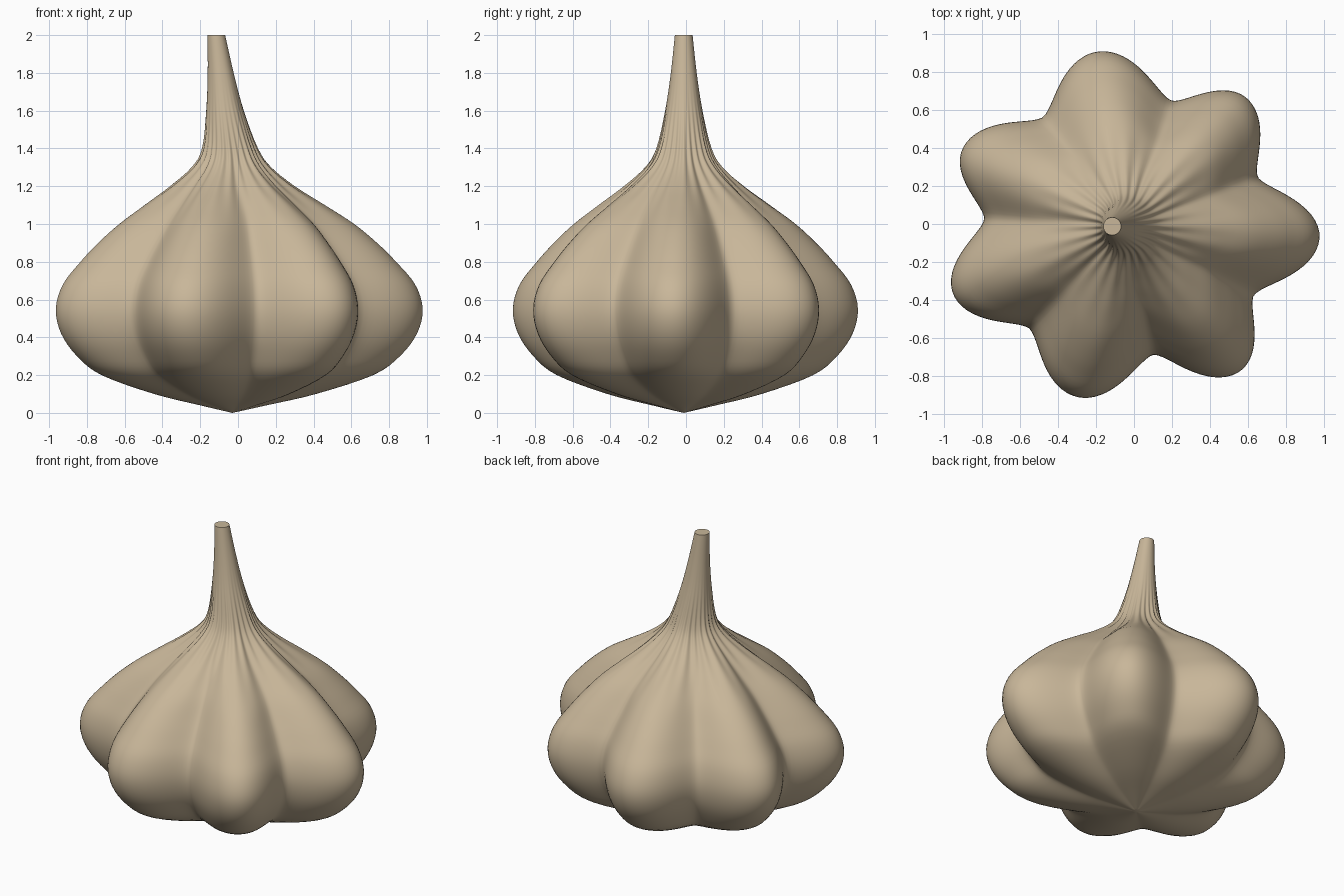
import bpy, bmesh, math

if "Cube" in bpy.data.objects:
    bpy.data.objects.remove(bpy.data.objects["Cube"], do_unlink=True)

SEGMENTS = 196
STEPS = 4

# Profile rows: height, radius, centre x, depth of the clove furrows
PROFILE = [
    (0.0, 0.0, -0.03, 0.5), (0.04, 0.18, -0.03, 0.6), (0.1, 0.44, -0.03, 0.8),
    (0.2, 0.74, -0.03, 0.95), (0.3, 0.88, -0.03, 1), (0.42, 0.97, -0.03, 1),
    (0.55, 1.0, -0.03, 1), (0.68, 0.96, -0.03, 1), (0.8, 0.86, -0.03, 1),
    (0.9, 0.76, -0.03, 1), (1.0, 0.64, -0.03, 0.95), (1.1, 0.49, -0.035, 0.85),
    (1.2, 0.335, -0.04, 0.65), (1.3, 0.21, -0.04, 0.4), (1.4, 0.147, -0.045, 0.2),
    (1.6, 0.1, -0.07, 0.1), (1.8, 0.069, -0.092, 0.05), (2.0, 0.047, -0.115, 0),
]

# Clove crests and the furrows after them: angle in degrees, radius
OUTLINE = [
    (-3.4, 1.01), (21, 0.73), (47, 0.92), (71, 0.70), (100.5, 0.935),
    (128, 0.73), (155, 0.965), (177, 0.76), (201, 0.99), (226, 0.75),
    (252.5, 0.94), (281, 0.69), (308, 0.965), (331, 0.755), (356.6, 1.01),
]


def outline_radius(angle):
    """Radius of the lobed cross-section, with broad crests and tighter furrows."""
    if angle < OUTLINE[0][0]:
        angle += 360
    if angle >= OUTLINE[-1][0]:
        angle -= 360
    for i, ((a0, r0), (a1, r1)) in enumerate(zip(OUTLINE, OUTLINE[1:])):
        if a0 <= angle <= a1:
            t = (angle - a0) / (a1 - a0)
            if i % 2:
                t, r0, r1 = 1 - t, r1, r0
            crest = (0.5 + 0.5 * math.cos(math.pi * t)) ** 0.8
            return r1 + (r0 - r1) * crest
    return 1.0


def spline(a, b, c, d, t):
    return 0.5 * (2 * b + (c - a) * t + (2 * a - 5 * b + 4 * c - d) * t * t
                  + (3 * b - a - 3 * c + d) * t ** 3)


def smooth_rows(rows):
    """Subdivide the profile with a smooth curve through its points."""
    out = []
    last = len(rows) - 1
    for i in range(last):
        pts = [rows[max(i - 1, 0)], rows[i], rows[i + 1], rows[min(i + 2, last)]]
        for s in range(STEPS):
            out.append([spline(*col, s / STEPS) for col in zip(*pts)])
    return out + [list(rows[-1])]


skin = bpy.data.materials.new("papery_tan")
skin.use_nodes = True
tan = (0.58, 0.47, 0.32, 1)
skin.diffuse_color = tan
skin.node_tree.nodes["Principled BSDF"].inputs["Base Color"].default_value = tan

# Lobed bulb flowing into its leaning stem
bm = bmesh.new()
shape = [outline_radius(360 * k / SEGMENTS) for k in range(SEGMENTS)]
rows = smooth_rows(PROFILE)
root = bm.verts.new((-0.03, -0.01, 0))
rings = []
for z, radius, cx, depth in rows[1:]:
    folds = 0.03 * math.exp(-((z - 1.35) / 0.2) ** 2)
    ring = []
    for k in range(SEGMENTS):
        a = math.tau * k / SEGMENTS
        r = radius * (1 + depth * (shape[k] - 1) + folds * math.cos(28 * a))
        ring.append(bm.verts.new((cx + r * math.cos(a), r * math.sin(a) - 0.012, z)))
    rings.append(ring)
for k in range(SEGMENTS):
    n = (k + 1) % SEGMENTS
    bm.faces.new((root, rings[0][n], rings[0][k]))
    for low, high in zip(rings, rings[1:]):
        bm.faces.new((low[k], low[n], high[n], high[k]))

# Flat cut end of the stem
bm.faces.new(rings[-1])
bmesh.ops.recalc_face_normals(bm, faces=bm.faces)

mesh = bpy.data.meshes.new("garlic_bulb")
bm.to_mesh(mesh)
bm.free()
mesh.materials.append(skin)
bulb = bpy.data.objects.new("garlic_bulb", mesh)
bpy.context.collection.objects.link(bulb)
bpy.ops.object.select_all(action="DESELECT")
bulb.select_set(True)
bpy.context.view_layer.objects.active = bulb
bpy.ops.object.shade_smooth_by_angle(angle=math.radians(50))
